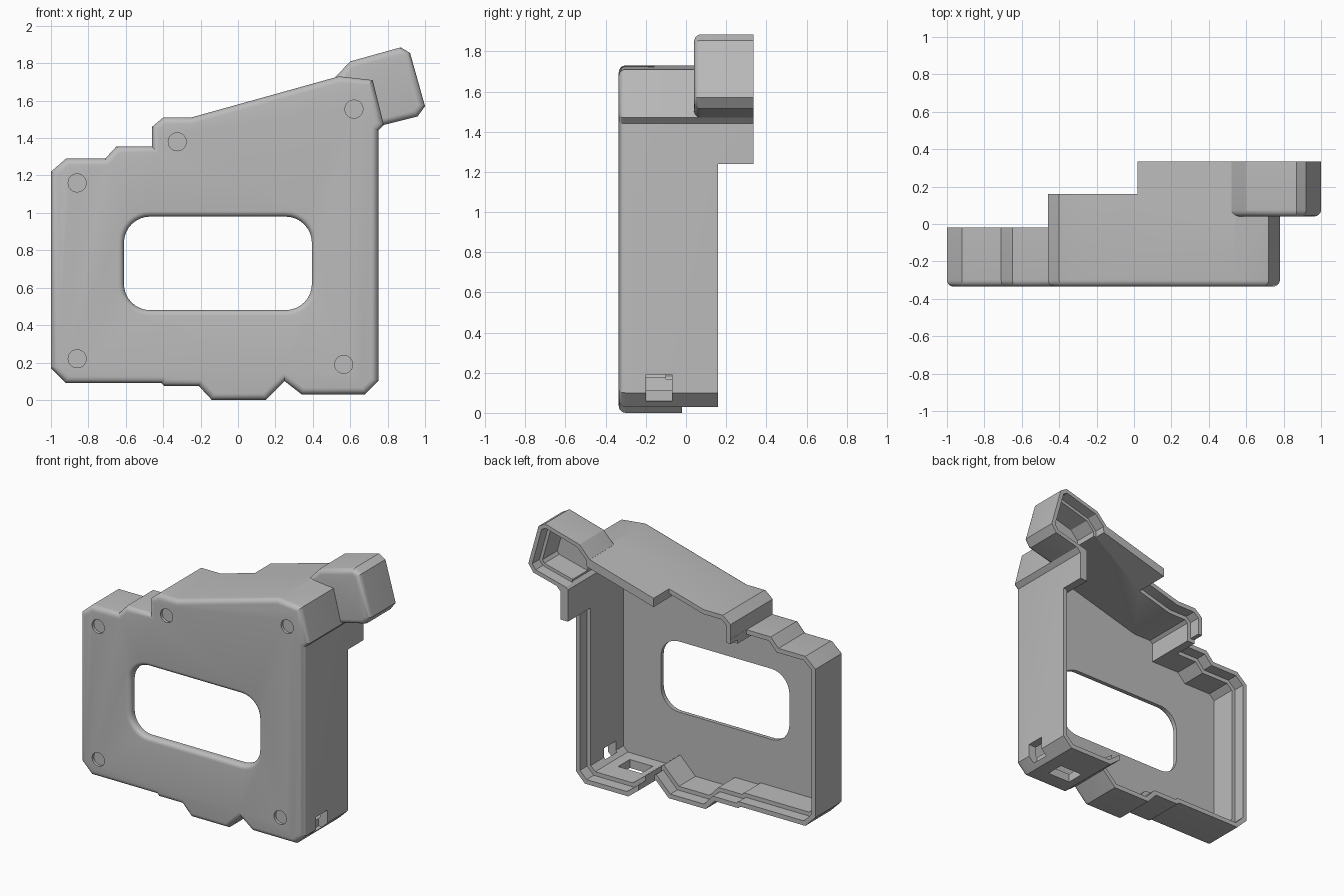
import bpy, bmesh, math
from mathutils import Vector

old = bpy.data.objects.get("Cube")
if old:
    bpy.data.objects.remove(old, do_unlink=True)

grey = bpy.data.materials.new("housing grey")
grey.use_nodes = True
grey.diffuse_color = (0.5, 0.5, 0.5, 1)
grey.node_tree.nodes["Principled BSDF"].inputs["Base Color"].default_value = (0.5, 0.5, 0.5, 1)

FRONT, BACK = -0.335, 0.335


def inset(points, d):
    """Move every side of a counter-clockwise outline inward by d."""
    out = []
    for i, p in enumerate(points):
        p = Vector(p)
        a = (p - Vector(points[i - 1])).normalized()
        b = (Vector(points[(i + 1) % len(points)]) - p).normalized()
        na, nb = Vector((-a.y, a.x)), Vector((-b.y, b.x))
        out.append(p + (na + nb) * d / (1 + na.dot(nb)))
    return out


def prism(name, points, y0, y1, r=0, lead=0):
    """Extrude an x-z outline along y, rounding the front edge by r."""
    rings = [(y1, 0)]
    if r:
        for k in range(6):
            a = k / 5 * math.pi / 2
            rings.append((y0 + abs(r) * (1 - math.sin(a)), r * (1 - math.cos(a))))
    else:
        rings.append((y0, 0))
    if lead:
        rings.append((y0 - lead, r))
    bm = bmesh.new()
    loops = [[bm.verts.new((p.x, y, p.y)) for p in inset(points, d)] for y, d in rings]
    for la, lb in zip(loops, loops[1:]):
        for i in range(len(la)):
            bm.faces.new((la[i - 1], la[i], lb[i], lb[i - 1]))
    bm.faces.new(loops[0])
    bm.faces.new(loops[-1])
    bmesh.ops.recalc_face_normals(bm, faces=bm.faces)
    mesh = bpy.data.meshes.new(name)
    bm.to_mesh(mesh)
    bm.free()
    mesh.materials.append(grey)
    ob = bpy.data.objects.new(name, mesh)
    bpy.context.collection.objects.link(ob)
    return ob


def box(name, x0, x1, y0, y1, z0, z1):
    return prism(name, [(x0, z0), (x1, z0), (x1, z1), (x0, z1)], y0, y1)


def combine(ob, tool, operation="DIFFERENCE"):
    """Apply a boolean and discard the tool."""
    mod = ob.modifiers.new("cut", "BOOLEAN")
    mod.operation, mod.object, mod.solver = operation, tool, "EXACT"
    bpy.context.view_layer.objects.active = ob
    bpy.ops.object.modifier_apply(modifier=mod.name)
    bpy.data.objects.remove(tool, do_unlink=True)


def arc_outline(x0, x1, z0, z1, r, n):
    """Rounded rectangle outline; a circle when its straight sides vanish."""
    pts = []
    for q, (cx, cz) in enumerate([(x1 - r, z1 - r), (x0 + r, z1 - r), (x0 + r, z0 + r), (x1 - r, z0 + r)]):
        for k in range(n + 1):
            a = (q + k / n) * math.pi / 2
            pts.append((cx + r * math.cos(a), cz + r * math.sin(a)))
    return pts


# Outlines, counter-clockwise from the front
body = [(-1, .17), (-.92, .09), (-.41, .09), (-.395, .075), (-.21, .075), (-.14, 0), (.15, 0),
        (.25, .1), (.34, .03), (.68, .03), (.75, .1), (.75, 1.44), (.78, 1.47), (.72, 1.71),
        (.54, 1.73), (-.25, 1.51), (-.4, 1.51), (-.46, 1.46), (-.46, 1.355), (-.65, 1.355),
        (-.71, 1.29), (-.92, 1.29), (-1, 1.22)]
nose = [(.5, 1.4), (.78, 1.47), (.96, 1.515), (1, 1.57), (.92, 1.855), (.87, 1.885),
        (.6, 1.81), (.52, 1.725)]

# Outer shape with the projecting nose, then the hollow inside
housing = prism("housing", body, FRONT, BACK, 0.035)
combine(housing, prism("nose", nose, 0.04, BACK, 0.035), "UNION")
combine(housing, prism("body_cavity", inset(body, 0.06), FRONT + 0.05, 1))
combine(housing, prism("nose_cavity", inset(nose, 0.05), 0.09, 1))

# Stepped back edge: each zone trims the wall depth and thins a lip along the rim
zones = [(-2, .02, .16, -1, 3), (-2, 2, .16, -1, 1.24),
         (-2, -.461, -.02, -1, 3), (-2, .26, -.02, -1, .7)]
for x0, x1, depth, z0, z1 in zones:
    combine(housing, box("trim", x0, x1, depth, 1, z0, z1))
    lip = prism("lip", inset(body, 0.032), -0.25, 0.9)
    combine(lip, box("lip_zone", x0, x1, depth - 0.08, 0.8, z0, z1), "INTERSECT")
    combine(housing, lip)
rim = prism("nose_lip", inset(nose, 0.028), BACK - 0.08, 0.9)
combine(housing, rim)

# Handle opening with a rounded front edge
handle = arc_outline(-.61, .395, .48, .98, .14, 8)
combine(housing, prism("handle_opening", handle, FRONT, 0.9, -0.03, 0.1))

# Shallow screw recesses
for x, z in [(-.86, 1.16), (-.325, 1.38), (.62, 1.555), (-.86, .22), (.565, .19)]:
    r = 0.048
    combine(housing, prism("screw_recess", arc_outline(x - r, x + r, z - r, z + r, r * 0.98, 6),
                           FRONT - 0.1, FRONT + 0.02))

# Latch slots through the side and underside
combine(housing, box("side_slot", .68, .9, -.2, -.07, .06, .19))
combine(housing, box("bottom_slot", .4, .58, -.2, -.07, -.1, .15))

# Smooth the rounded edges
bpy.ops.object.select_all(action="DESELECT")
housing.select_set(True)
bpy.context.view_layer.objects.active = housing
bpy.ops.object.shade_smooth_by_angle(angle=math.radians(30))
